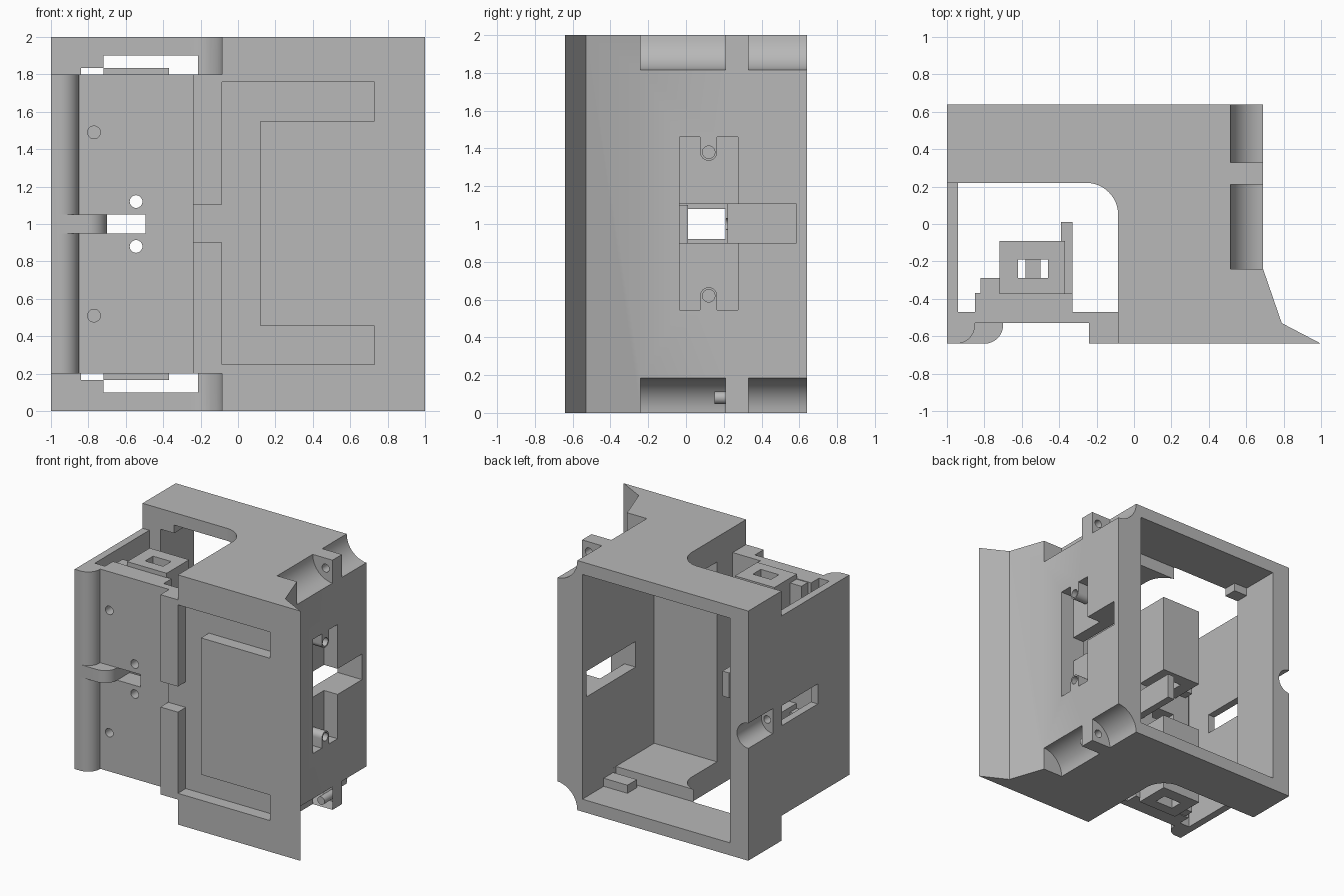
import bpy, bmesh, math

old = bpy.data.objects.get("Cube")
if old:
    bpy.data.objects.remove(old, do_unlink=True)

grey = bpy.data.materials.new("plain_grey")
grey.use_nodes = True
grey.diffuse_color = (0.48, 0.48, 0.48, 1)
grey.node_tree.nodes["Principled BSDF"].inputs["Base Color"].default_value = (0.48, 0.48, 0.48, 1)


def prism(name, pts, axis, lo, hi):
    """Extrude a 2D outline along an axis between lo and hi."""
    place = {"x": lambda u, v, w: (w, u, v),
             "y": lambda u, v, w: (u, w, v),
             "z": lambda u, v, w: (u, v, w)}[axis]
    bm = bmesh.new()
    a = [bm.verts.new(place(u, v, lo)) for u, v in pts]
    b = [bm.verts.new(place(u, v, hi)) for u, v in pts]
    bm.faces.new(a)
    bm.faces.new(b[::-1])
    for i in range(len(pts)):
        j = (i + 1) % len(pts)
        bm.faces.new((a[i], b[i], b[j], a[j]))
    bmesh.ops.recalc_face_normals(bm, faces=bm.faces)
    mesh = bpy.data.meshes.new(name)
    bm.to_mesh(mesh)
    bm.free()
    mesh.materials.append(grey)
    ob = bpy.data.objects.new(name, mesh)
    bpy.context.collection.objects.link(ob)
    return ob


def box(name, x0, x1, y0, y1, z0, z1):
    return prism(name, [(x0, y0), (x1, y0), (x1, y1), (x0, y1)], "z", z0, z1)


def arc(cx, cy, r, start, end, n=12):
    steps = [math.radians(start + (end - start) * i / n) for i in range(n + 1)]
    return [(cx + r * math.cos(t), cy + r * math.sin(t)) for t in steps]


def rod(name, u, v, r, axis, lo, hi):
    return prism(name, arc(u, v, r, 0, 360, 32)[:-1], axis, lo, hi)


def combine(target, tool, operation):
    mod = target.modifiers.new("combine", "BOOLEAN")
    mod.operation = operation
    mod.solver = "EXACT"
    mod.object = tool
    bpy.context.view_layer.objects.active = target
    bpy.ops.object.modifier_apply(modifier=mod.name)
    bpy.data.objects.remove(tool, do_unlink=True)


def cut(tool):
    combine(housing, tool, "DIFFERENCE")


def add(tool):
    combine(housing, tool, "UNION")


def cut_box(*size):
    cut(box("cutter", *size))


def window(x0, y0):
    """Outline of the side opening with one rounded corner."""
    return [(x0, y0), (-0.085, y0)] + arc(-0.255, 0.05, 0.17, 0, 90) + [(x0, 0.22)]


# Housing block with the flared flange
housing = prism("housing", [(-1, 0.64), (0.69, 0.64), (0.69, -0.24), (0.79, -0.53),
                            (1, -0.64), (-1, -0.64)], "z", 0, 2)

# Lowered front corner at both ends, then the open cavity
for lo, hi in ((-0.1, 0.2), (1.8, 2.1)):
    cut(prism("cutter", window(-1.1, -0.7), "z", lo, hi))
cut(prism("cutter", window(-0.94, -0.47), "z", -0.2, 2.2))
cut_box(-0.84, 0.47, 0.215, 0.8, 0.1, 1.9)
cut_box(-0.3, 0.471, -0.27, 0.26, 0.2, 1.8)

# Rounded front post and recessed front plate
cut(prism("cutter", [(-0.95, -0.7)] + arc(-0.95, -0.54, 0.1, -90, 0)
          + [(-0.85, -0.53), (-0.24, -0.53), (-0.24, -0.7)], "z", 0.1, 1.9))

# Bracket channel inside the front plate
add(box("backing", -0.85, -0.33, -0.5, -0.37, 0.2, 1.8))
for lo, hi in ((0.165, 0.8), (1.2, 1.835)):
    channel = box("channel", -0.72, -0.37, -0.375, -0.09, lo, hi)
    combine(channel, box("cutter", -0.62, -0.46, -0.29, -0.19, lo - 0.1, hi + 0.1), "DIFFERENCE")
    add(channel)
    mid = (lo + hi) / 2
    add(box("channel_bar", -0.58, -0.5, -0.3, -0.18, mid - 0.22, mid + 0.22))
    add(box("side_lug", -0.82, -0.71, -0.38, -0.29, lo + 0.04, hi - 0.04))
add(box("tongue", -0.39, -0.33, -0.38, 0.01, 0.9, 1.1))

# Curved clip on the post
add(prism("clip", [(-0.96, -0.52), (-0.96, -0.64)] + arc(-0.8, -0.54, 0.1, -90, 0)
          + [(-0.7, -0.52)], "z", 0.95, 1.05))

# Slot and pin holes through the front plate
cut_box(-0.7, -0.495, -0.7, -0.3, 0.95, 1.05)
for side in (-1, 1):
    for x, dz in ((-0.77, 0.49), (-0.545, 0.12)):
        cut(rod("cutter", x, 1 + side * dz, 0.034, "y", -0.7, -0.3))

# C-shaped groove on the front, with the gap between the tabs
groove = box("cutter", -0.085, 0.73, -0.7, -0.54, 0.25, 1.76)
combine(groove, box("cutter_core", 0.12, 0.8, -0.8, -0.4, 0.455, 1.55), "DIFFERENCE")
cut(groove)
cut_box(-0.25, -0.08, -0.7, -0.54, 0.9, 1.105)

# Concave corner scoops with drilled ribs
for z, side in ((0, 1), (2, -1)):
    for y0, y1 in ((-0.24, 0.21), (0.33, 0.7)):
        cut(rod("cutter", 0.7, z, 0.185, "y", y0, y1))
    cut(rod("cutter", 0.63, z + side * 0.08, 0.032, "y", 0.15, 0.4))

# Flange side: stepped recess, cross slot and screw bosses
cut_box(0.57, 0.8, -0.035, 0.275, 0.545, 1.46)
cut_box(0.4, 0.8, -0.035, 0.585, 0.9, 1.105)
for z, end in ((0.62, 0.53), (1.38, 1.475)):
    boss = rod("boss", 0.12, z, 0.045, "x", 0.56, 0.69)
    combine(boss, box("boss_web", 0.56, 0.69, 0.075, 0.165, min(z, end), max(z, end)), "UNION")
    add(boss)
    cut(rod("cutter", 0.12, z, 0.033, "x", 0.52, 0.8))

# Plain side: window, rear scoop and drilled rib
cut_box(-1.1, -0.9, -0.24, 0.21, 0.92, 1.08)
cut_box(-0.95, -0.8, 0.0, 0.21, 0.92, 1.08)
cut(rod("cutter", -1, 1, 0.1, "y", 0.33, 0.7))
cut(rod("cutter", -0.95, 1, 0.03, "y", 0.15, 0.4))

# Small stops in the rear opening
for z0, z1 in ((0.09, 0.165), (1.835, 1.91)):
    add(box("corner_stop", -0.85, -0.72, 0.22, 0.33, z0, z1))
    add(box("floor_stop", 0.26, 0.48, 0.25, 0.37, z0, z1))

bpy.ops.object.select_all(action="DESELECT")
housing.select_set(True)
bpy.context.view_layer.objects.active = housing
bpy.ops.object.shade_smooth_by_angle(angle=math.radians(30))
